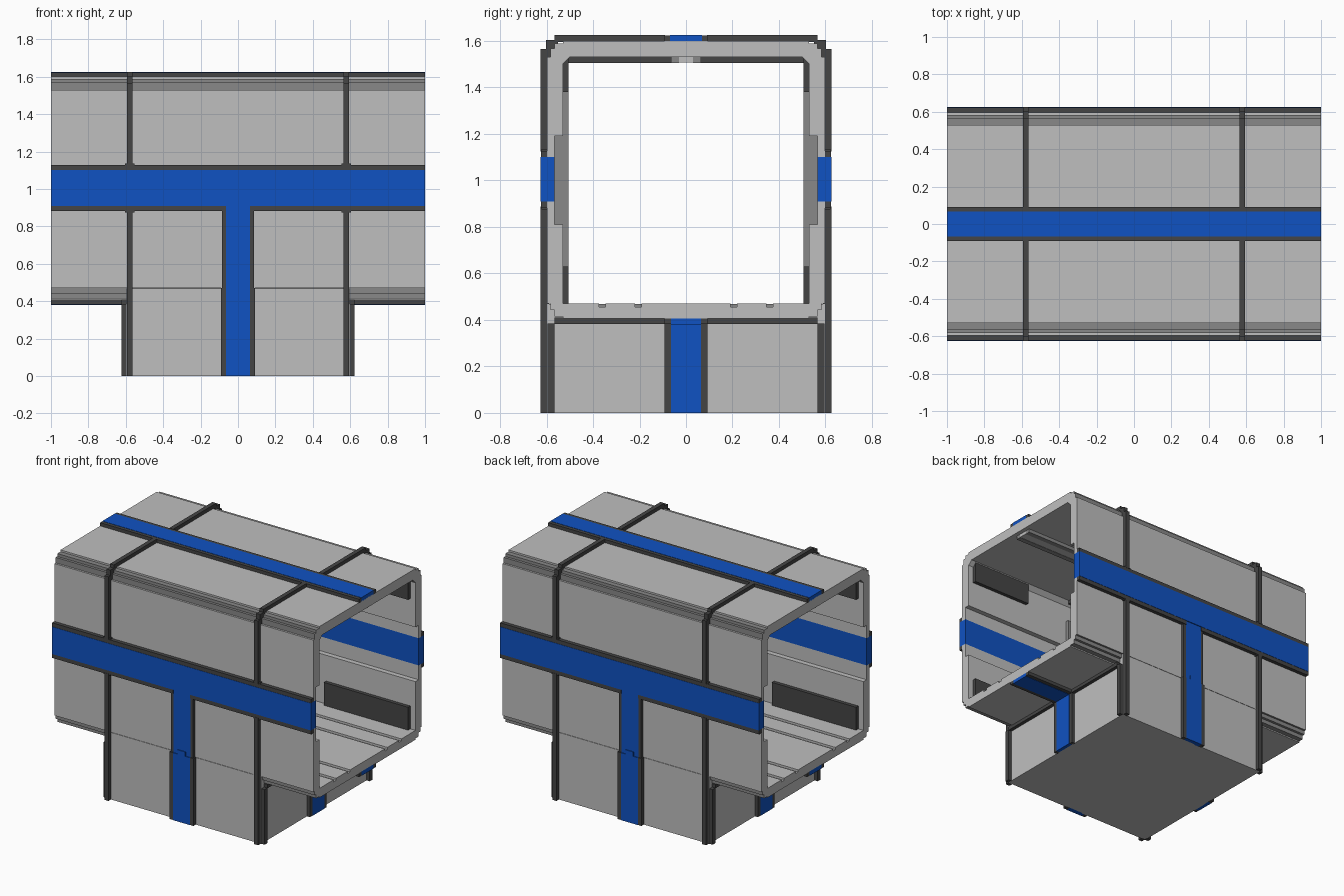
import bpy, bmesh

cube = bpy.data.objects.get("Cube")
if cube:
    bpy.data.objects.remove(cube, do_unlink=True)


def make_mat(name, rgb):
    m = bpy.data.materials.new(name)
    m.use_nodes = True
    m.diffuse_color = (*rgb, 1)
    bsdf = m.node_tree.nodes["Principled BSDF"]
    bsdf.inputs["Base Color"].default_value = (*rgb, 1)
    bsdf.inputs["Roughness"].default_value = 0.7
    return m


LIGHT = make_mat("light_grey", (0.52, 0.52, 0.52))
MID = make_mat("mid_grey", (0.25, 0.25, 0.25))
DARK = make_mat("dark_grey", (0.06, 0.06, 0.06))
BLUE = make_mat("blue", (0.005, 0.085, 0.54))


def finish(name, bm, mats):
    bmesh.ops.recalc_face_normals(bm, faces=bm.faces)
    me = bpy.data.meshes.new(name)
    bm.to_mesh(me)
    bm.free()
    for m in mats:
        me.materials.append(m)
    ob = bpy.data.objects.new(name, me)
    bpy.context.collection.objects.link(ob)
    return ob


def boxes(name, mat, specs, mirror=""):
    """Boxes given as (x0, x1, y0, y1, z0, z1), mirrored over the named axes."""
    bm = bmesh.new()
    for x0, x1, y0, y1, z0, z1 in specs:
        for sx in ((1, -1) if "x" in mirror else (1,)):
            for sy in ((1, -1) if "y" in mirror else (1,)):
                geo = bmesh.ops.create_cube(bm, size=1)
                for v in geo["verts"]:
                    v.co = (sx * ((x0 + x1) / 2 + v.co.x * (x1 - x0)),
                            sy * ((y0 + y1) / 2 + v.co.y * (y1 - y0)),
                            (z0 + z1) / 2 + v.co.z * (z1 - z0))
    return finish(name, bm, [mat])


def shell(name, half, trim):
    """Extrude a mirrored half profile (y, z) along x; trim picks the corner strips."""
    pts = half + [(-y, z) for y, z in reversed(half)]
    bm = bmesh.new()
    face = bm.faces.new([bm.verts.new((-1, y, z)) for y, z in pts])
    ext = bmesh.ops.extrude_face_region(bm, geom=[face], use_keep_orig=True)
    bmesh.ops.translate(bm, vec=(2, 0, 0),
                        verts=[g for g in ext["geom"] if isinstance(g, bmesh.types.BMVert)])
    bm.normal_update()
    for f in bm.faces:
        c = f.calc_center_median()
        if abs(f.normal.x) < 0.5 and trim(abs(c.y), c.z):
            f.material_index = 1
    return finish(name, bm, [LIGHT, MID])


# Tunnel shell: upper and lower halves with stepped outer corners
upper = [(0, 1.6), (0.53, 1.6), (0.53, 1.588), (0.565, 1.588), (0.565, 1.568),
         (0.583, 1.568), (0.583, 1.53), (0.597, 1.53), (0.597, 1.10), (0.565, 1.10),
         (0.565, 1.19), (0.53, 1.19), (0.53, 1.50), (0.50, 1.53), (0, 1.53)]
lower = [(0, 0.405), (0.53, 0.405), (0.53, 0.414), (0.565, 0.414), (0.565, 0.442),
         (0.583, 0.442), (0.583, 0.47), (0.597, 0.47), (0.597, 0.91), (0.565, 0.91),
         (0.565, 0.81), (0.53, 0.81), (0.53, 0.47)]
for g in (0.36, 0.205):  # floor grooves
    lower += [(g + 0.014, 0.47), (g + 0.014, 0.455), (g - 0.014, 0.455), (g - 0.014, 0.47)]
lower.append((0, 0.47))


def no_duplicate_centre(half):
    return [p for p in half if p[0] > 0]


shell("tunnel_upper_shell", no_duplicate_centre(upper),
      lambda y, z: y > 0.54 and 1.53 <= z < 1.598)
shell("tunnel_lower_shell", no_duplicate_centre(lower),
      lambda y, z: y > 0.54 and 0.406 < z < 0.471)

# Base block with a lip covering the tunnel's lower corner strip
boxes("base_block", LIGHT, [(-0.597, 0.597, -0.597, 0.597, 0, 0.44)])
boxes("base_lip", LIGHT, [(-0.597, 0.597, 0.54, 0.597, 0.44, 0.468)], "y")

# Dark frame ribs around the tunnel and down the base corners
boxes("frame_ribs", DARK, [
    (0.563, 0.593, 0.59, 0.625, 0, 0.887),
    (0.563, 0.593, 0.575, 0.625, 1.125, 1.565),
    (0.563, 0.593, 0.09, 0.565, 1.595, 1.625),
    (0.563, 0.593, 0.55, 0.603, 1.55, 1.603),
], "xy")
boxes("base_corner_strips", DARK, [(0.59, 0.622, 0.565, 0.595, 0, 0.385)], "xy")
boxes("base_top_strips", DARK, [(0.59, 0.622, 0.09, 0.565, 0.382, 0.41)], "xy")

# Horizontal side bands
boxes("side_bands", BLUE, [(-1, 1, 0.565, 0.625, 0.91, 1.10)], "y")
boxes("side_band_edges", DARK, [
    (-1, 1, 0.59, 0.623, 1.10, 1.127),
    (0.065, 1, 0.59, 0.623, 0.882, 0.91),
    (-1, -0.065, 0.59, 0.623, 0.882, 0.91),
], "y")
# Thickened joints where the ribs meet the bands
boxes("band_joints", DARK, [(0.553, 0.603, 0.59, 0.621, 0.875, 0.89),
                            (0.553, 0.603, 0.59, 0.621, 1.12, 1.135)], "xy")

# Roof band
boxes("roof_band", BLUE, [(-1, 1, -0.068, 0.068, 1.595, 1.625)])
boxes("roof_band_edges", DARK, [(-1, 1, 0.068, 0.092, 1.595, 1.623)], "y")

# Vertical bands on the front and back, with a locking tab
boxes("vertical_bands", BLUE, [
    (-0.065, 0.065, 0.59, 0.625, 0, 0.47),
    (-0.03, 0.03, 0.59, 0.625, 0.47, 0.50),
    (-0.065, 0.065, 0.59, 0.619, 0.47, 0.91)], "y")
boxes("vertical_band_edges", DARK, [
    (0.065, 0.092, 0.59, 0.623, 0, 0.47),
    (0.065, 0.085, 0.59, 0.617, 0.47, 0.885)], "xy")

# Bands on the base sides that continue under the tunnel
boxes("base_side_bands", BLUE, [(0.59, 0.622, -0.065, 0.065, 0, 0.405),
                                (0.622, 1, -0.065, 0.065, 0.38, 0.41)], "x")
boxes("base_side_band_edges", DARK, [(0.59, 0.62, 0.065, 0.092, 0, 0.405),
                                     (0.62, 1, 0.065, 0.092, 0.382, 0.41)], "xy")

# Interior fittings
boxes("wall_panels", DARK, [(0.31, 0.96, 0.505, 0.535, 0.47, 0.63),
                            (0.50, 0.96, 0.505, 0.535, 1.38, 1.525)], "xy")
boxes("wall_ribs", MID, [(-0.15, 0.15, 0.505, 0.57, 0.63, 1.38)], "y")
boxes("ceiling_panels", DARK, [(-0.15, 0.15, 0.065, 0.505, 1.505, 1.535)], "y")
boxes("ceiling_rails", MID, [(-0.97, 0.97, 0.03, 0.065, 1.505, 1.535)], "y")
boxes("ceiling_rail_centre", LIGHT, [(-0.97, 0.97, -0.03, 0.03, 1.507, 1.535)])
boxes("groove_stops", MID, [(-0.1, 0.1, g - 0.014, g + 0.014, 0.45, 0.469)
                            for g in (0.36, 0.205)], "y")
